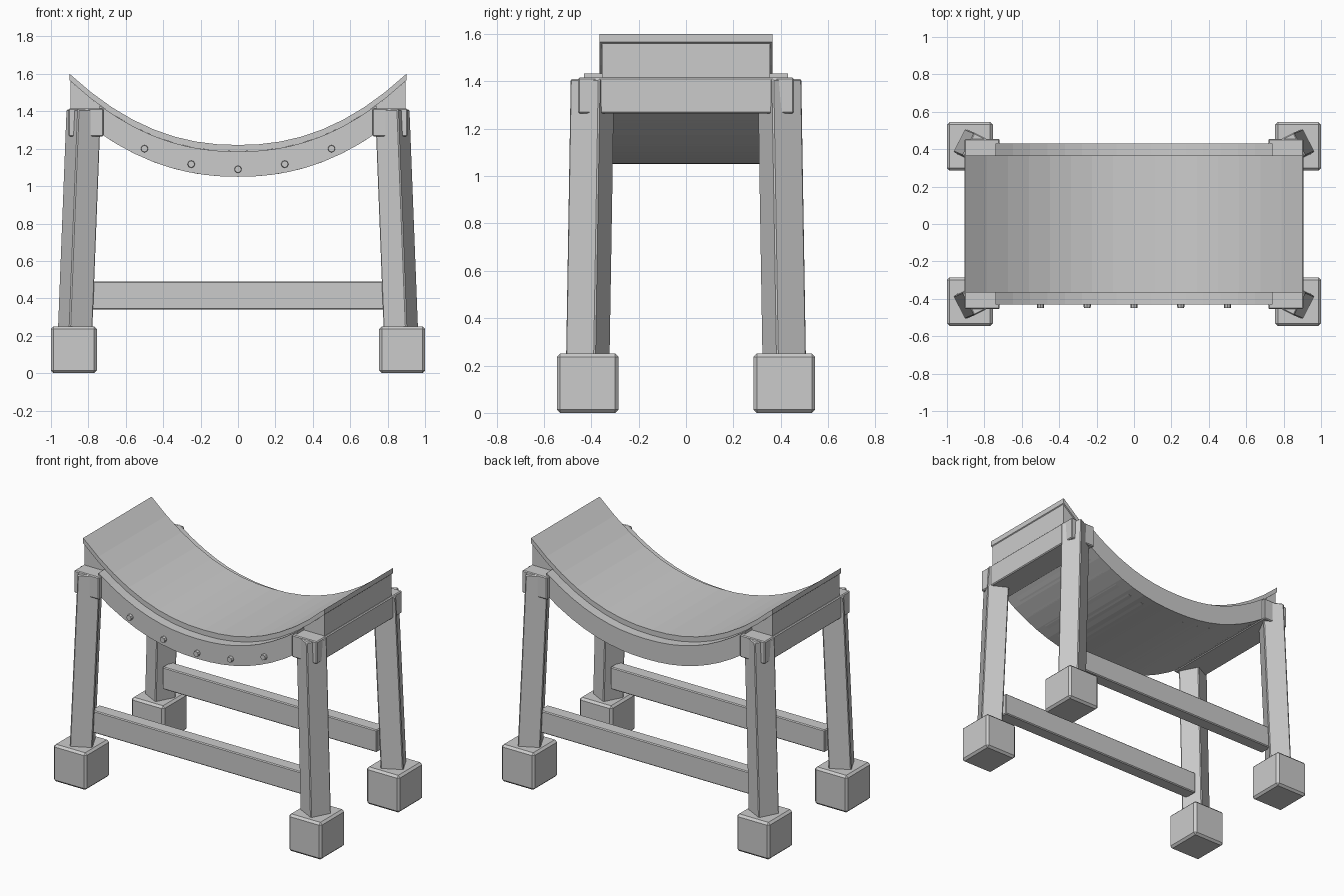
import bpy, bmesh, math
from mathutils import Matrix, Vector

cube = bpy.data.objects.get("Cube")
if cube:
    bpy.data.objects.remove(cube, do_unlink=True)

grey = bpy.data.materials.new("plain_grey")
grey.use_nodes = True
colour = (0.6, 0.6, 0.6, 1)
grey.diffuse_color = colour
grey.node_tree.nodes["Principled BSDF"].inputs["Base Color"].default_value = colour


def finish(name, bm, bevel=0):
    """Turn a bmesh into a named object, with optional softened edges."""
    bmesh.ops.recalc_face_normals(bm, faces=bm.faces)
    mesh = bpy.data.meshes.new(name)
    bm.to_mesh(mesh)
    bm.free()
    mesh.materials.append(grey)
    obj = bpy.data.objects.new(name, mesh)
    bpy.context.collection.objects.link(obj)
    if bevel:
        mod = obj.modifiers.new("soft_edges", "BEVEL")
        mod.width = bevel
        mod.segments = 1
    return obj


def box(name, low, high, bevel=0.006):
    low, high = Vector(low), Vector(high)
    bm = bmesh.new()
    bmesh.ops.create_cube(bm, size=1)
    bmesh.ops.scale(bm, vec=high - low, verts=bm.verts)
    bmesh.ops.translate(bm, vec=(low + high) / 2, verts=bm.verts)
    return finish(name, bm, bevel)


def sag(x, base, rise, reach):
    """Height of a hanging curve that climbs by rise at the given reach."""
    return base + rise * abs(x / reach) ** 2.2


def top_curve(x):
    return sag(x, 1.22, 0.38, 0.9)


def under_top(x):
    return top_curve(x) - 0.035


def bottom_curve(x):
    return sag(x, 1.05, 0.22, 0.72)


def curved_slab(name, half_x, half_y, upper, lower, steps=16):
    """Extrude the band between two curves across the depth."""
    xs = [half_x * (2 * i / steps - 1) for i in range(steps + 1)]
    outline = [(x, upper(x)) for x in xs] + [(x, lower(x)) for x in reversed(xs)]
    bm = bmesh.new()
    face = bm.faces.new([bm.verts.new((x, -half_y, z)) for x, z in outline])
    moved = bmesh.ops.extrude_face_region(bm, geom=[face])["geom"]
    verts = [g for g in moved if isinstance(g, bmesh.types.BMVert)]
    bmesh.ops.translate(bm, vec=(0, 2 * half_y, 0), verts=verts)
    return finish(name, bm)


# Curved seat: thin top, body below it and the wider apron between the legs
curved_slab("seat_top", 0.9, 0.365, top_curve, under_top)
curved_slab("seat_body", 0.895, 0.355, under_top, bottom_curve)
curved_slab("seat_apron", 0.74, 0.43, under_top, bottom_curve)

# Row of pegs on the front of the apron
for i in range(-2, 3):
    bm = bmesh.new()
    bmesh.ops.create_cone(bm, cap_ends=True, segments=8, radius1=0.022,
                          radius2=0.018, depth=0.04)
    z = 1.09 + 0.0275 * i * i
    bm.transform(Matrix.Translation((i * 0.25, -0.43, z))
                 @ Matrix.Rotation(math.pi / 2, 4, "X"))
    finish("peg", bm)


def leg(name, sx, sy):
    """Square post, turned about its axis and leaning in toward the top."""
    bm = bmesh.new()
    bmesh.ops.create_cube(bm, size=1)
    turn = Matrix.Rotation(math.radians(-27.5), 3, "Z")
    for v in bm.verts:
        top = v.co.z > 0
        centre = Vector((0.825, 0.395, 1.41)) if top else Vector((0.872, 0.415, 0.2))
        p = centre + turn.inverted() @ Vector((v.co.x * 0.14, v.co.y * 0.14, 0))
        v.co = (p.x * sx, p.y * sy, p.z)
    return finish(name, bm, 0.006)


# Legs and block feet
for sx, side in ((1, "left"), (-1, "right")):
    for sy, end in ((-1, "front"), (1, "back")):
        leg(f"{end}_{side}_leg", sx, sy)
        x, y = 0.8775 * sx, 0.415 * sy
        box(f"{end}_{side}_foot", (x - 0.1225, y - 0.13, 0),
            (x + 0.1225, y + 0.13, 0.25), 0.014)
    # Cross beam joining the front and back legs under the seat end
    x = 0.8125 * sx
    box(f"{side}_cross_beam", (x - 0.0935, -0.455, 1.265),
        (x + 0.0935, 0.455, 1.415))

# Long stretchers low between the legs
for sy, end in ((-1, "front"), (1, "back")):
    y = 0.38 * sy
    box(f"{end}_stretcher", (-0.8, y - 0.045, 0.34), (0.8, y + 0.045, 0.49))
